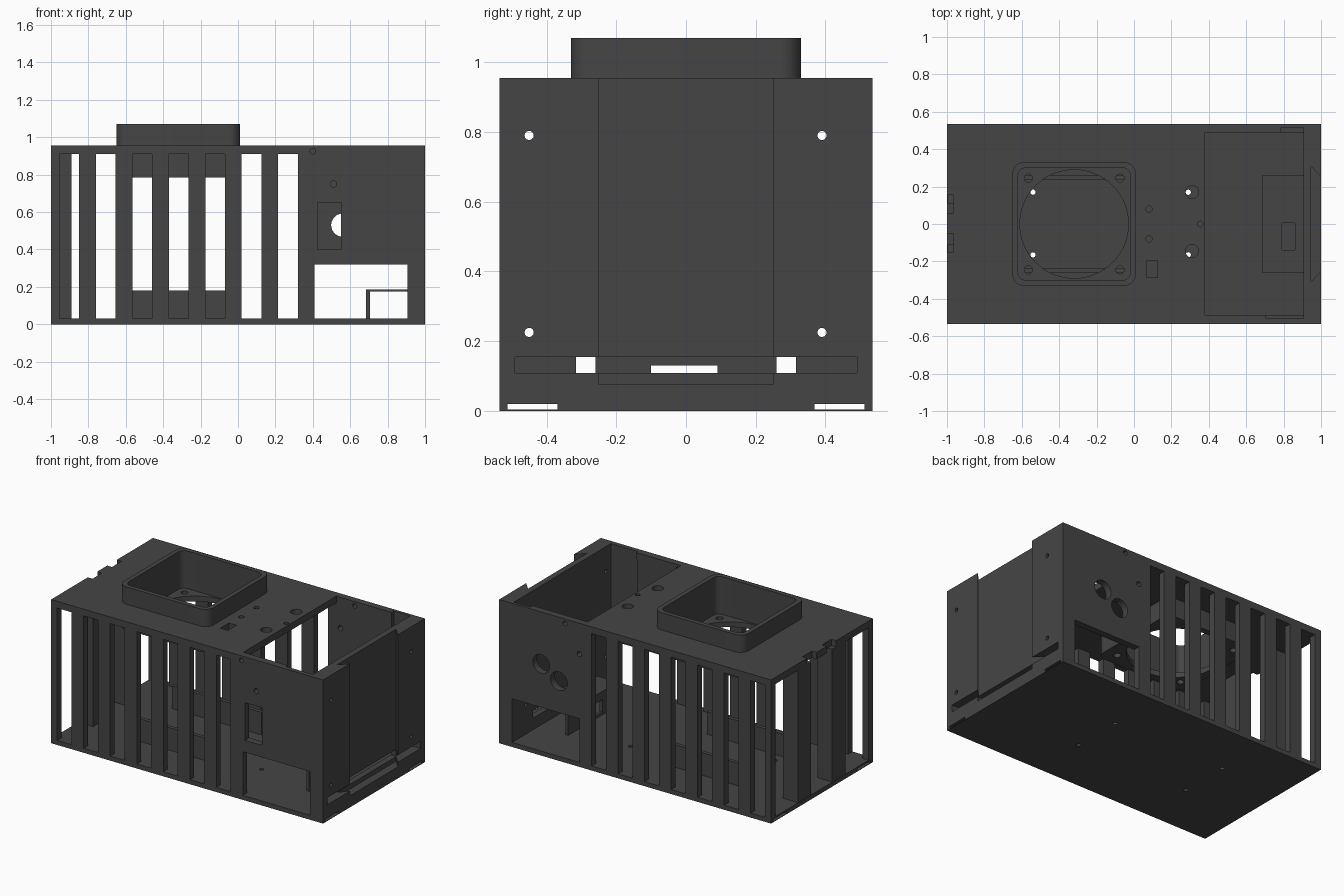
import bpy, bmesh, math
from mathutils import Matrix

if "Cube" in bpy.data.objects:
    bpy.data.objects.remove(bpy.data.objects["Cube"])

mat = bpy.data.materials.new("charcoal plastic")
mat.diffuse_color = (0.06, 0.06, 0.06, 1)
mat.use_nodes = True
mat.node_tree.nodes["Principled BSDF"].inputs["Base Color"].default_value = mat.diffuse_color


def finish(bm, name):
    me = bpy.data.meshes.new(name)
    bmesh.ops.recalc_face_normals(bm, faces=bm.faces)
    bm.to_mesh(me)
    bm.free()
    me.materials.append(mat)
    ob = bpy.data.objects.new(name, me)
    bpy.context.collection.objects.link(ob)
    return ob


def prism(name, pts, z0, z1):
    """Extrude an outline upwards from z0 to z1."""
    bm = bmesh.new()
    f = bm.faces.new([bm.verts.new((x, y, z0)) for x, y in pts])
    r = bmesh.ops.extrude_face_region(bm, geom=[f])
    vs = [v for v in r["geom"] if isinstance(v, bmesh.types.BMVert)]
    bmesh.ops.translate(bm, verts=vs, vec=(0, 0, z1 - z0))
    return finish(bm, name)


def box(name, x0, x1, y0, y1, z0, z1):
    return prism(name, [(x0, y0), (x1, y0), (x1, y1), (x0, y1)], z0, z1)


def rounded(name, cx, cy, hx, hy, r, z0, z1):
    pts = []
    for i, (sx, sy) in enumerate([(1, 1), (-1, 1), (-1, -1), (1, -1)]):
        for k in range(9):
            a = math.pi / 2 * (i + k / 8)
            pts.append((cx + sx * (hx - r) + r * math.cos(a),
                        cy + sy * (hy - r) + r * math.sin(a)))
    return prism(name, pts, z0, z1)


def hole(axis, pos, r, depth=0.2, seg=32):
    """Round cutter along an axis, centred on pos."""
    bm = bmesh.new()
    rot = {"x": Matrix.Rotation(math.pi / 2, 4, "Y"),
           "y": Matrix.Rotation(math.pi / 2, 4, "X"),
           "z": Matrix.Identity(4)}[axis]
    bmesh.ops.create_cone(bm, cap_ends=True, segments=seg, radius1=r, radius2=r,
                          depth=depth, matrix=Matrix.Translation(pos) @ rot)
    return finish(bm, "cutter")


def cut(ob, cutters):
    bpy.context.view_layer.objects.active = ob
    for c in cutters:
        c.hide_render = True
        m = ob.modifiers.new("cut", "BOOLEAN")
        m.operation, m.solver, m.object = "DIFFERENCE", "EXACT", c
        bpy.ops.object.modifier_apply(modifier=m.name)
        bpy.data.objects.remove(c)


def smooth(ob):
    bpy.ops.object.select_all(action="DESELECT")
    ob.select_set(True)
    bpy.context.view_layer.objects.active = ob
    bpy.ops.object.shade_smooth_by_angle(angle=math.radians(30))


def cb(*dims):
    return box("cutter", *dims)


# Enclosure shell, hollow and open at the left end
shell = box("enclosure", -1, 1, -0.535, 0.535, 0, 0.955)
cuts = [cb(-1.1, 0.905, -0.49, 0.49, 0.03, 0.91)]

# Vent slots through the front and back walls
for i in range(7):
    x = -0.955 + i * 0.195
    cuts.append(cb(x, x + 0.105, -0.6, 0.6, 0.03, 0.91))

# Connector bay through front and back, and the top bay opening
cuts += [cb(0.41, 0.905, -0.6, 0.6, 0.03, 0.32),
         cb(0.38, 0.905, -0.487, 0.49, 0.85, 1.0),
         cb(0.785, 0.905, 0.4, 0.515, 0.33, 1.0),
         cb(0.705, 0.905, -0.505, -0.4, 0.33, 1.0)]

# Dovetail recess in the right wall
cuts.append(prism("cutter", [(1.01, -0.24), (1.01, 0.24), (0.945, 0.31), (0.945, -0.31)],
                  0.077, 1.0))
# Horizontal groove with its through openings
cuts += [cb(0.94, 1.1, -0.49, 0.49, 0.108, 0.155),
         cb(0.85, 1.1, -0.315, 0.315, 0.108, 0.155)]
# Mounting holes in the right wall
cuts += [hole("x", (0.95, y, z), 0.013) for y in (-0.45, 0.39) for z in (0.225, 0.79)]

# Switch cutout and screw holes in the front, round sockets in the back
cuts += [cb(0.425, 0.55, -0.6, -0.4, 0.4, 0.65),
         hole("y", (0.4, -0.51, 0.925), 0.015), hole("y", (0.51, -0.51, 0.75), 0.017),
         hole("y", (0.56, 0.51, 0.53), 0.062), hole("y", (0.69, 0.51, 0.61), 0.062),
         hole("y", (0.515, 0.51, 0.925), 0.015), hole("y", (0.41, 0.51, 0.75), 0.017)]

# Small openings in the roof
cuts += [hole("z", (x, y, 0.93), r) for x, y, r in
         [(0.08, 0.08, 0.017), (0.08, -0.08, 0.017), (0.355, 0, 0.015),
          (0.31, 0.17, 0.035), (0.31, -0.145, 0.035)]]
cuts += [cb(0.07, 0.125, -0.285, -0.195, 0.85, 1.0),
         rounded("cutter", -0.32, 0, 0.31, 0.31, 0.045, 0.85, 1.0)]
# Notches in the left roof edge
cuts += [cb(-1.1, -0.965, y, y + 0.1, 0.85, 1.0) for y in (0.055, -0.15)]

# Floor screw holes and the flat channels inside the floor
cuts += [hole("z", (x, y, 0.015), 0.014) for x in (-0.54, 0.29) for y in (-0.165, 0.17)]
cuts += [cb(-1.1, 1.1, min(s * 0.368, s * 0.512), max(s * 0.368, s * 0.512), 0.004, 0.02)
         for s in (-1, 1)]
cut(shell, cuts)
smooth(shell)

# Fan duct passing through the roof, with a round opening in its floor
duct = rounded("fan_duct", -0.32, 0, 0.33, 0.33, 0.06, 0.785, 1.07)
cut(duct, [rounded("cutter", -0.32, 0, 0.3, 0.3, 0.04, 0.82, 1.2),
           hole("z", (-0.32, 0, 0.8), 0.29, seg=64)]
    + [hole("z", (-0.32 + sx * 0.245, sy * 0.245, 0.8), 0.022)
       for sx in (-1, 1) for sy in (-1, 1)])
smooth(duct)

for s, side in ((-1, "front"), (1, "back")):
    # Floor rails below the fan
    a, b = sorted((s * 0.235, s * 0.26))
    box(side + "_rail", -0.65, 0.01, a, b, 0.028, 0.18)
    # Posts across the open left end
    a, b = sorted((s * 0.11, s * 0.25))
    box(side + "_end_post", -0.998, -0.89, a, b, 0.028, 0.912)

# Connector bracket: upright wall with a cable opening, and a cover plate
wall = box("bracket_wall", 0.685, 0.705, -0.26, 0.26, 0.028, 0.176)
cut(wall, [cb(0.6, 0.8, -0.1, 0.09, 0.05, 0.13)])
plate = box("bracket_plate", 0.685, 0.907, -0.26, 0.26, 0.175, 0.186)
cut(plate, [cb(0.79, 0.86, -0.14, 0.005, 0.1, 0.3)])
